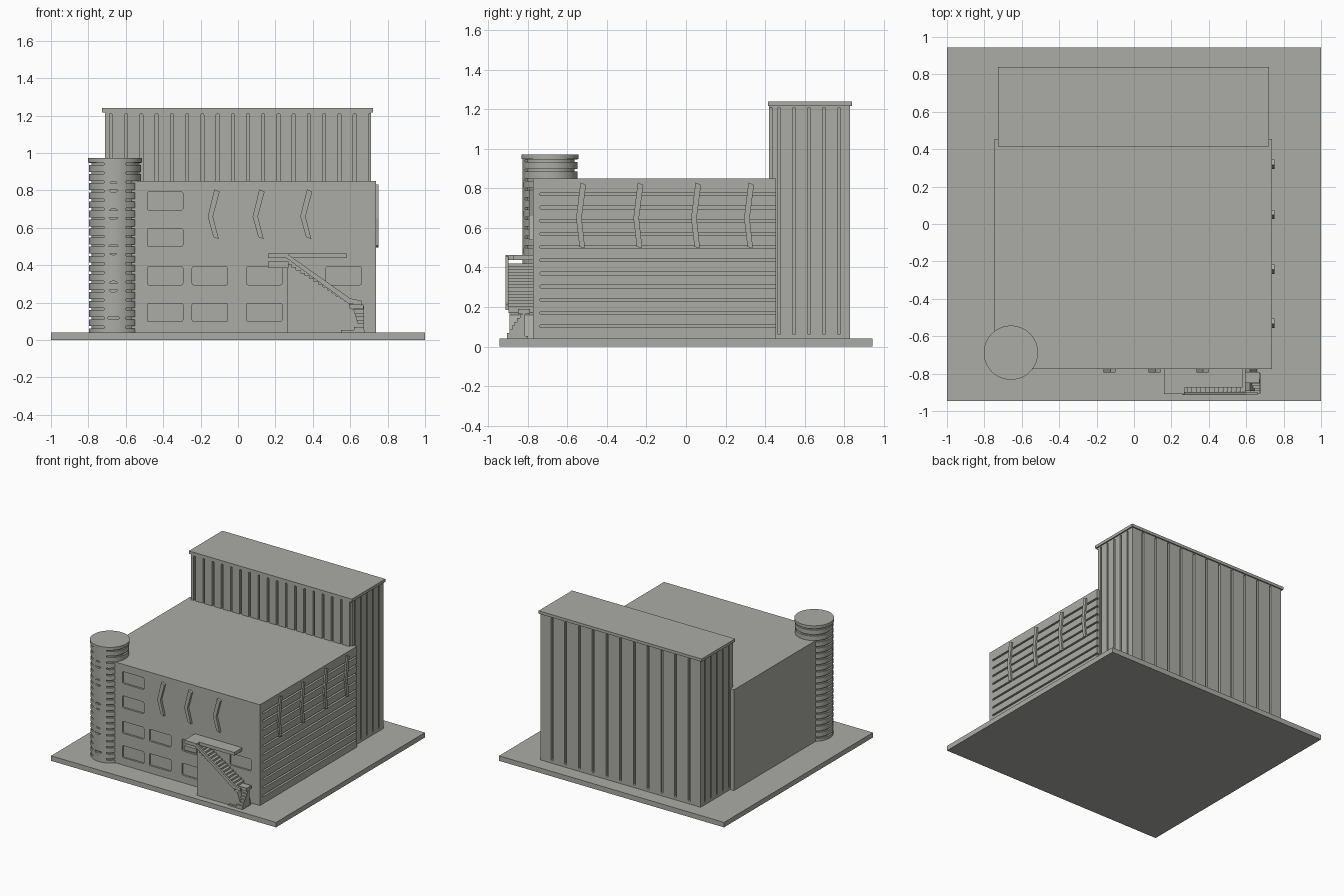
import bpy, bmesh, math

if "Cube" in bpy.data.objects:
    bpy.data.objects.remove(bpy.data.objects["Cube"])

grey = bpy.data.materials.new("concrete grey")
grey.diffuse_color = (0.41, 0.41, 0.38, 1)
grey.use_nodes = True
grey.node_tree.nodes["Principled BSDF"].inputs["Base Color"].default_value = grey.diffuse_color


def prism(bm, pts, axis, lo, hi):
    """Extrude a 2D outline along an axis."""
    def place(u, v, t):
        return {"x": (t, u, v), "y": (u, t, v), "z": (u, v, t)}[axis]
    a = [bm.verts.new(place(u, v, lo)) for u, v in pts]
    b = [bm.verts.new(place(u, v, hi)) for u, v in pts]
    n = len(pts)
    faces = [bm.faces.new(a), bm.faces.new(b)]
    for i in range(n):
        j = (i + 1) % n
        faces.append(bm.faces.new((a[i], a[j], b[j], b[i])))
    bmesh.ops.recalc_face_normals(bm, faces=faces)


def box(bm, x0, x1, y0, y1, z0, z1):
    prism(bm, [(x0, y0), (x1, y0), (x1, y1), (x0, y1)], "z", z0, z1)


def rounded(u0, u1, v0, v1, r, seg=3):
    """Rounded rectangle outline."""
    pts = []
    for k, (cu, cv) in enumerate([(u1 - r, v1 - r), (u0 + r, v1 - r),
                                  (u0 + r, v0 + r), (u1 - r, v0 + r)]):
        for s in range(seg + 1):
            a = (k + s / seg) * math.pi / 2
            pts.append((cu + r * math.cos(a), cv + r * math.sin(a)))
    return pts


def finish(bm, name):
    me = bpy.data.meshes.new(name)
    bm.to_mesh(me)
    bm.free()
    me.materials.append(grey)
    ob = bpy.data.objects.new(name, me)
    bpy.context.collection.objects.link(ob)
    return ob


def select(ob):
    bpy.ops.object.select_all(action="DESELECT")
    ob.select_set(True)
    bpy.context.view_layer.objects.active = ob


def cut(ob, cutter):
    cutter.hide_render = True
    m = ob.modifiers.new("recess", "BOOLEAN")
    m.operation = "DIFFERENCE"
    m.solver = "EXACT"
    m.object = cutter
    select(ob)
    bpy.ops.object.modifier_apply(modifier=m.name)
    bpy.data.objects.remove(cutter)


# Ground slab
bm = bmesh.new()
box(bm, -1, 1, -0.945, 0.945, 0, 0.04)
finish(bm, "base_slab")

# Main block with side grooves and recessed front windows
bm = bmesh.new()
box(bm, -0.745, 0.738, -0.775, 0.455, 0.03, 0.85)
main = finish(bm, "main_block")
bm = bmesh.new()
for i in range(11):
    z = 0.103 + i * 0.0667
    prism(bm, rounded(-0.74, 0.47, z - 0.007, z + 0.007, 0.006), "x", 0.72, 0.76)
windows = [(-0.485, 0.695), (-0.485, 0.50)]
windows += [(x, z) for x in (-0.485, -0.245, 0.045) for z in (0.10, 0.295)]
windows.append((0.47, 0.295))
for x, z in windows:
    prism(bm, rounded(x, x + 0.19, z, z + 0.096, 0.008), "y", -0.80, -0.76)
cut(main, finish(bm, "main_cutter"))

# Rear tower with vertical grooves on every side
bm = bmesh.new()
box(bm, -0.712, 0.712, 0.42, 0.83, 0.03, 1.217)
tower = finish(bm, "rear_tower")
bm = bmesh.new()
for i in range(18):
    x = -0.68 + i * 0.0815
    if x < 0.71:
        prism(bm, rounded(x - 0.008, x + 0.008, 0.80, 1.21, 0.007), "y", 0.40, 0.438)
for i in range(11):
    x = -0.61 + i * 0.122
    prism(bm, rounded(x - 0.009, x + 0.009, 0.06, 1.21, 0.007), "y", 0.812, 0.85)
for i in range(5):
    y = 0.47 + i * 0.076
    outline = rounded(y - 0.007, y + 0.007, 0.06, 1.21, 0.006)
    prism(bm, outline, "x", 0.695, 0.73)
    prism(bm, outline, "x", -0.73, -0.695)
cut(tower, finish(bm, "tower_cutter"))
bm = bmesh.new()
box(bm, -0.727, 0.722, 0.415, 0.84, 1.217, 1.24)
finish(bm, "tower_roof")

# Round stair tower, turned from a grooved profile
CX, CY, R = -0.658, -0.688, 0.139
profile = [(0, 0.03), (R, 0.03)]
for i in range(19):
    z = 0.062 + i * 0.0485
    if z < 0.945:
        profile += [(R, z), (R - 0.014, z), (R - 0.014, z + 0.012), (R, z + 0.012)]
profile += [(R, 0.948), (0.145, 0.948), (0.145, 0.972), (0, 0.972)]
bm = bmesh.new()
vs = [bm.verts.new((CX + r, CY, z)) for r, z in profile]
es = [bm.edges.new((vs[i], vs[i + 1])) for i in range(len(vs) - 1)]
bmesh.ops.spin(bm, geom=vs + es, cent=(CX, CY, 0), axis=(0, 0, 1),
               angle=2 * math.pi, steps=48, use_merge=True)
bmesh.ops.remove_doubles(bm, verts=bm.verts, dist=0.0001)
bmesh.ops.recalc_face_normals(bm, faces=bm.faces)
round_tower = finish(bm, "round_tower")

# Smooth strip up the front of the round tower with porthole recesses
bm = bmesh.new()
angles = [math.radians(-90 - 25 + 50 * i / 8) for i in range(9)]
arc = [(CX + 0.1395 * math.cos(a), CY + 0.1395 * math.sin(a)) for a in angles]
inner = [(CX + 0.10 * math.cos(a), CY + 0.10 * math.sin(a)) for a in reversed(angles)]
prism(bm, arc + inner, "z", 0.035, 0.948)
strip = finish(bm, "porthole_strip")
bm = bmesh.new()
for z in (0.122, 0.285, 0.485, 0.672, 0.818):
    ring = [(CX - 0.008 + 0.03 * math.cos(k * math.pi / 12),
             z + 0.03 * math.sin(k * math.pi / 12)) for k in range(24)]
    prism(bm, ring, "y", CY - 0.16, CY - 0.122)
cut(strip, finish(bm, "porthole_cutter"))
for ob in (round_tower, strip):
    select(ob)
    bpy.ops.object.shade_smooth_by_angle(angle=math.radians(30))

# Bent sun fins on the front and right walls
def fin(c, top, mid, low, lean):
    w = 0.014
    left = [(c - w, top), (c - lean - w, mid), (c - w - 0.005, low)]
    right = [(c + w - 0.005, low + 0.01 * -1), (c - lean + w, mid), (c + w, top - 0.012)]
    return left + right

bm = bmesh.new()
for c in (-0.112, 0.128, 0.383):
    prism(bm, fin(c, 0.805, 0.66, 0.55, 0.036), "y", -0.795, -0.77)
finish(bm, "front_fins")
bm = bmesh.new()
for c in (-0.52, -0.23, 0.062, 0.33):
    prism(bm, fin(c, 0.83, 0.65, 0.505, 0.022), "x", 0.73, 0.75)
finish(bm, "side_fins")

# Wall below the outside stair
bm = bmesh.new()
prism(bm, [(0.262, 0.035), (0.66, 0.035), (0.62, 0.16), (0.58, 0.18), (0.262, 0.39)],
      "y", -0.893, -0.77)
finish(bm, "stair_wall")

# Upper landing, canopy and hand rail
bm = bmesh.new()
box(bm, 0.16, 0.27, -0.91, -0.77, 0.385, 0.42)
finish(bm, "upper_landing")
bm = bmesh.new()
box(bm, 0.16, 0.58, -0.875, -0.77, 0.437, 0.463)
box(bm, 0.16, 0.27, -0.91, -0.875, 0.437, 0.463)
finish(bm, "canopy")
bm = bmesh.new()
prism(bm, [(0.26, 0.463), (0.60, 0.222), (0.66, 0.21), (0.66, 0.185),
           (0.59, 0.195), (0.26, 0.437)], "y", -0.913, -0.897)
finish(bm, "stair_rail")

# Long flight, lower landing and short turned flight
bm = bmesh.new()
n = 14
for i in range(n):
    x, z = 0.262 + i * 0.335 / n, 0.405 - i * 0.215 / n
    box(bm, x, x + 0.335 / n, -0.897, -0.77, z - 0.035, z)
finish(bm, "long_flight")
bm = bmesh.new()
box(bm, 0.58, 0.672, -0.85, -0.79, 0.165, 0.19)
box(bm, 0.55, 0.675, -0.905, -0.80, 0.038, 0.052)
finish(bm, "lower_landing")
bm = bmesh.new()
for i in range(7):
    y = -0.815 - i * 0.013
    box(bm, 0.62, 0.674, y - 0.013, y, 0.038, 0.182 - i * 0.019)
finish(bm, "short_flight")
